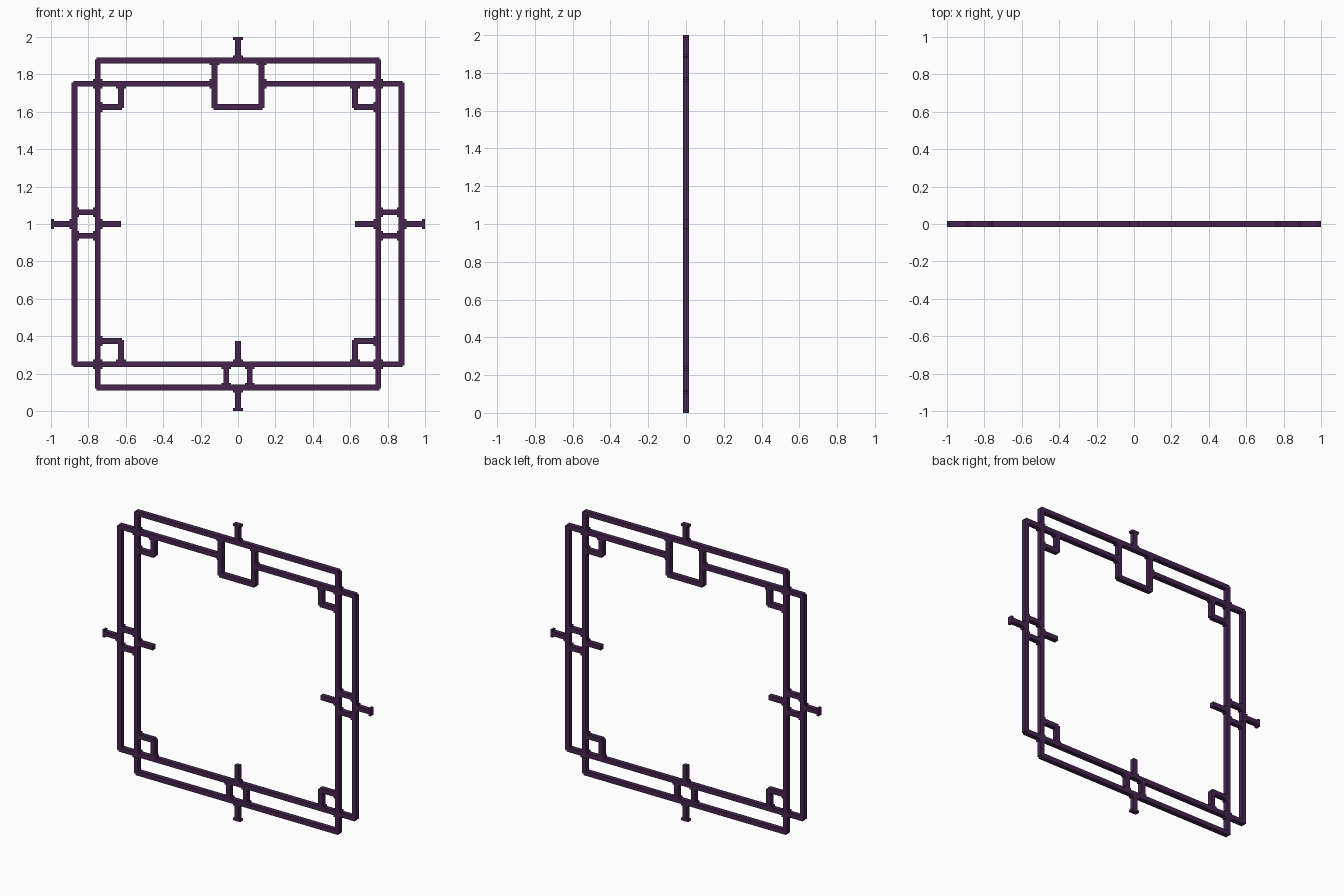
import bpy, bmesh, math

if "Cube" in bpy.data.objects:
    bpy.data.objects.remove(bpy.data.objects["Cube"])

U = 1 / 192          # layout unit; the design sits on a fine square grid centred at z = 1
W = 3                # half width of every bar
H = W * U            # half depth of every bar
cells = {}           # grid cell -> part name

mat = bpy.data.materials.new("dark plum")
mat.diffuse_color = (0.062, 0.018, 0.078, 1)
mat.use_nodes = True
mat.node_tree.nodes["Principled BSDF"].inputs["Base Color"].default_value = mat.diffuse_color


def fill(part, x0, x1, z0, z1):
    for x in range(min(x0, x1), max(x0, x1)):
        for z in range(min(z0, z1), max(z0, z1)):
            cells.setdefault((x, z), part)


def bar(part, x0, z0, x1, z1):
    fill(part, min(x0, x1) - W, max(x0, x1) + W, min(z0, z1) - W, max(z0, z1) + W)


def tee(part, x, z, dx, dz):
    """Stepped flare where a bar leaves another one in direction dx, dz."""
    if dx:
        fill(part, x, x + 5 * dx, z - 5, z + 5)
    else:
        fill(part, x - 5, x + 5, z, z + 5 * dz)


def notch(x, z, sx, sz):
    """Cut the small step out of an outer corner."""
    for i in range(2):
        for j in range(2):
            cx = x + 1 + i if sx > 0 else x - 2 - i
            cz = z + 1 + j if sz > 0 else z - 2 - j
            cells.pop((cx, cz), None)


# tall and wide frames
for s in (-1, 1):
    bar("tall_frame", s * 144, -168, s * 144, 168)
    bar("tall_frame", -144, s * 168, 144, s * 168)
    bar("wide_frame", s * 168, -144, s * 168, 144)
    bar("wide_frame", s * 24, 144, s * 168, 144)
bar("wide_frame", -168, -144, 168, -144)

# top square
for s in (-1, 1):
    bar("top_square", s * 24, 120, s * 24, 168)
    tee("top_square", s * 24, 168, 0, -1)
    tee("top_square", s * 24, 144, s, 0)
bar("top_square", -24, 120, 24, 120)

# corner squares and frame crossings
for sx in (-1, 1):
    for sz in (-1, 1):
        p = "corner_squares"
        bar(p, sx * 120, sz * 120, sx * 144, sz * 120)
        bar(p, sx * 120, sz * 120, sx * 120, sz * 144)
        tee(p, sx * 144, sz * 120, -sx, 0)
        tee(p, sx * 120, sz * 144, 0, -sz)
        fill(p, sx * 144 - 5, sx * 144 + 5, sz * 144 - 5, sz * 144 + 5)

# side rungs and spikes
for s in (-1, 1):
    for z in (-12, 12):
        bar("side_rungs", s * 144, z, s * 168, z)
        tee("side_rungs", s * 144, z, s, 0)
        tee("side_rungs", s * 168, z, -s, 0)
    fill("side_spikes", s * 120, s * 144, -W, W)
    fill("side_spikes", s * 168, s * 192, -W, W)
    fill("side_spikes", s * 189, s * 192, -5, 5)
    tee("side_spikes", s * 144, 0, -s, 0)
    tee("side_spikes", s * 168, 0, s, 0)

# bottom rungs, top and bottom spikes
for x in (-12, 12):
    bar("bottom_rungs", x, -168, x, -144)
    tee("bottom_rungs", x, -168, 0, 1)
    tee("bottom_rungs", x, -144, 0, -1)
for s, p in ((1, "top_spike"), (-1, "bottom_spikes")):
    fill(p, -W, W, s * 168, s * 192)
    fill(p, -5, 5, s * 189, s * 192)
    tee(p, 0, s * 168, 0, s)
fill("bottom_spikes", -W, W, -144, -120)
tee("bottom_spikes", 0, -144, 0, 1)

# stepped outer corners
for sx in (-1, 1):
    for sz in (-1, 1):
        notch(sx * 144, sz * 168, sx, sz)
        notch(sx * 168, sz * 144, sx, sz)
        notch(sx * 120, sz * 120, -sx, -sz)
    notch(sx * 24, 120, sx, -1)

# turn each part into a clean solid mesh without buried faces
for part in sorted(set(cells.values())):
    bm = bmesh.new()
    verts = {}

    def v(x, z, y):
        if (x, z, y) not in verts:
            verts[x, z, y] = bm.verts.new((x * U, y * H, 1 + z * U))
        return verts[x, z, y]

    for (x, z), owner in cells.items():
        if owner != part:
            continue
        ring = [(x, z), (x + 1, z), (x + 1, z + 1), (x, z + 1)]
        bm.faces.new([v(*c, -1) for c in ring])
        bm.faces.new([v(*c, 1) for c in reversed(ring)])
        for i, (dx, dz) in enumerate(((0, -1), (1, 0), (0, 1), (-1, 0))):
            if (x + dx, z + dz) not in cells:
                a, b = ring[i], ring[(i + 1) % 4]
                bm.faces.new((v(*b, -1), v(*a, -1), v(*a, 1), v(*b, 1)))
    bmesh.ops.dissolve_limit(bm, angle_limit=math.radians(1), verts=bm.verts[:], edges=bm.edges[:])
    bmesh.ops.triangulate(bm, faces=[f for f in bm.faces if len(f.verts) > 4])
    me = bpy.data.meshes.new(part)
    bm.to_mesh(me)
    bm.free()
    me.materials.append(mat)
    bpy.context.collection.objects.link(bpy.data.objects.new(part, me))
